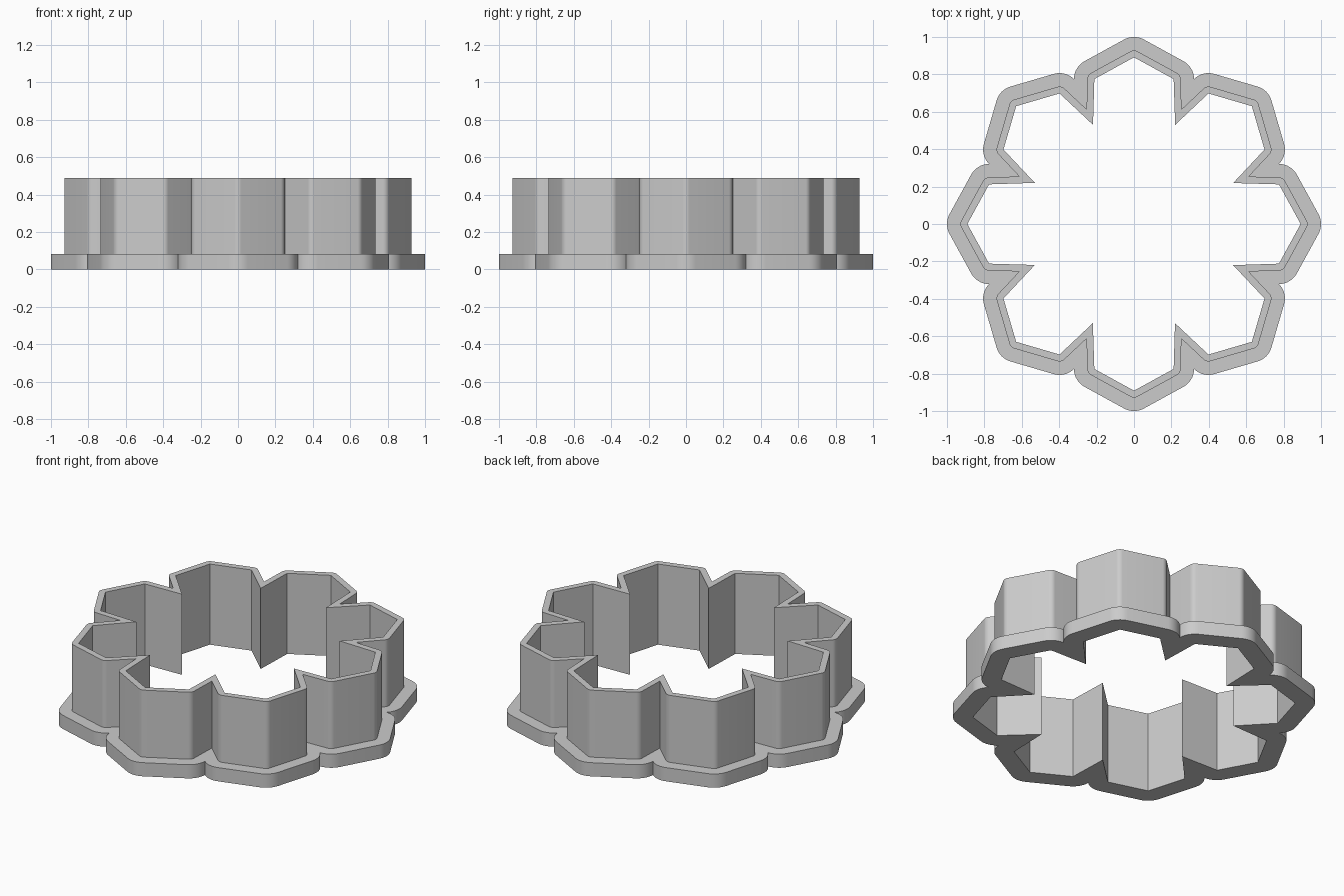
import bpy, bmesh, math
from mathutils import Vector, Matrix

if "Cube" in bpy.data.objects:
    bpy.data.objects.remove(bpy.data.objects["Cube"])

PETALS = 8
FLANGE_H, WALL_H = 0.083, 0.49
WALL_T, FLANGE_T = 0.037, 0.109
ARC = 8  # segments in each rounded outer corner

# Inner outline: one petal (notch tip, corner, apex, corner) repeated around
petal = [(0.53, -0.22), (0.775, -0.212), (0.891, 0.0), (0.775, 0.212)]
outline = [Matrix.Rotation(i * math.tau / PETALS, 2) @ Vector(p)
           for i in range(PETALS) for p in petal]


def offset_ring(d):
    """Outline pushed outward by d: round outer corners, sharp notches."""
    ring, n = [], len(outline)
    for i, p in enumerate(outline):
        e0 = (p - outline[i - 1]).normalized()
        e1 = (outline[(i + 1) % n] - p).normalized()
        n0, n1 = Vector((e0.y, -e0.x)), Vector((e1.y, -e1.x))
        turn = math.atan2(e0.x * e1.y - e0.y * e1.x, e0.dot(e1))
        if turn < 0:  # notch tip: mitre
            ring.append(p + (n0 + n1) * (d / (1 + n0.dot(n1))))
        else:
            ring += [p + Matrix.Rotation(turn * k / ARC, 2) @ n0 * d
                     for k in range(ARC + 1)]
    return ring


# Closed cross-section as (outward offset, height), lofted around the outline
section = [(0, 0), (FLANGE_T, 0), (FLANGE_T, FLANGE_H),
           (WALL_T, FLANGE_H), (WALL_T, WALL_H), (0, WALL_H)]
bm = bmesh.new()
rings = [[bm.verts.new((p.x, p.y, z)) for p in offset_ring(d)]
         for d, z in section]
for a, b in zip(rings, rings[1:] + rings[:1]):
    for i in range(len(a)):
        j = (i + 1) % len(a)
        bm.faces.new((a[i], a[j], b[j], b[i]))
bmesh.ops.remove_doubles(bm, verts=bm.verts, dist=0.0001)
bmesh.ops.recalc_face_normals(bm, faces=bm.faces)

mesh = bpy.data.meshes.new("flower_cutter")
bm.to_mesh(mesh)
bm.free()
cutter = bpy.data.objects.new("flower_cutter", mesh)
bpy.context.collection.objects.link(cutter)

# Single grey material
grey = bpy.data.materials.new("light_grey")
grey.diffuse_color = (0.6, 0.6, 0.6, 1)
grey.use_nodes = True
grey.node_tree.nodes["Principled BSDF"].inputs["Base Color"].default_value = grey.diffuse_color
mesh.materials.append(grey)

# Smooth rounded corners, crisp edges elsewhere
bpy.context.view_layer.objects.active = cutter
cutter.select_set(True)
bpy.ops.object.shade_smooth_by_angle(angle=math.radians(30))
